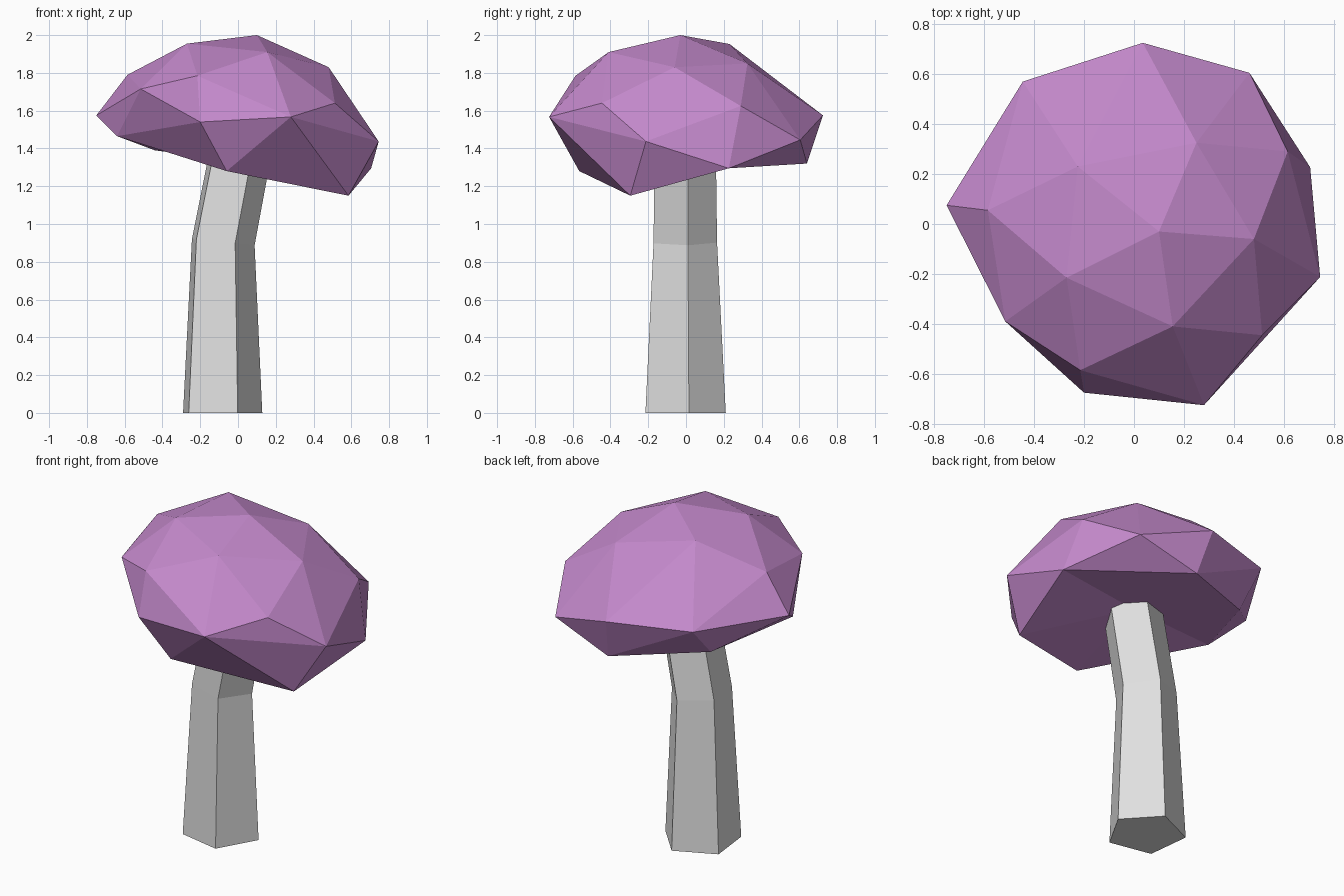
import bpy, bmesh, math
from mathutils import Vector

if "Cube" in bpy.data.objects:
    bpy.data.objects.remove(bpy.data.objects["Cube"])


def material(name, rgb):
    m = bpy.data.materials.new(name)
    m.diffuse_color = (*rgb, 1)
    m.use_nodes = True
    m.node_tree.nodes["Principled BSDF"].inputs["Base Color"].default_value = m.diffuse_color
    return m


def add_object(name, bm, mat):
    bmesh.ops.recalc_face_normals(bm, faces=bm.faces[:])
    me = bpy.data.meshes.new(name)
    bm.to_mesh(me)
    bm.free()
    me.materials.append(mat)
    ob = bpy.data.objects.new(name, me)
    bpy.context.collection.objects.link(ob)
    return ob


purple = material("purple", (0.55, 0.25, 0.60))
pale_grey = material("pale grey", (0.74, 0.74, 0.74))

# Cap: irregular faceted dome (hull of crown and brim points) over a lower rim
dome = [(0.10, -0.03, 2.00), (-0.27, -0.215, 1.955), (0.48, -0.06, 1.83),
        (0.155, -0.41, 1.91), (0.25, 0.325, 1.85), (-0.225, 0.23, 1.953),
        (-0.585, 0.055, 1.79), (-0.515, -0.39, 1.715), (-0.215, -0.585, 1.785),
        (0.28, -0.725, 1.567), (0.513, -0.445, 1.64), (0.615, 0.29, 1.625),
        (0.462, 0.605, 1.445), (0.035, 0.725, 1.575), (-0.445, 0.57, 1.58),
        (-0.75, 0.075, 1.575), (-0.20, -0.675, 1.54), (0.745, -0.212, 1.437)]
rim = [(-0.06, -0.565, 1.28), (0.585, -0.295, 1.15), (0.705, 0.227, 1.295),
       (0.08, 0.64, 1.32), (-0.44, 0.39, 1.39), (-0.64, -0.12, 1.465)]
bm = bmesh.new()
for p in dome:
    bm.verts.new(p)
rim_verts = {bm.verts.new(p) for p in rim}
bmesh.ops.convex_hull(bm, input=bm.verts[:])
# Underside: slightly hollow fan up to the stem
under = [f for f in bm.faces if all(v in rim_verts for v in f.verts)]
bmesh.ops.delete(bm, geom=under, context='FACES')
centre = bm.verts.new((0.03, 0.03, 1.38))
for e in [e for e in bm.edges if len(e.link_faces) == 1]:
    bm.faces.new((*e.verts, centre))
bmesh.ops.delete(bm, geom=[v for v in bm.verts if not v.link_faces], context='VERTS')
add_object("mushroom_cap", bm, purple)

# Stem: five-sided, tapered, bent at mid height (x, y, z, radius, tilt)
bm = bmesh.new()
rings = []
for cx, cy, z, r, tilt in [(-0.095, -0.01, 0, 0.225, 0),
                           (-0.089, -0.01, 0.905, 0.178, -0.10),
                           (0.03, -0.01, 1.52, 0.17, -0.2)]:
    ring = []
    for i in range(5):
        a = math.radians(6.5 + 72 * i)
        dx = r * math.cos(a)
        ring.append(bm.verts.new((cx + dx, cy + r * math.sin(a), z + tilt * dx)))
    rings.append(ring)
for lo, hi in zip(rings, rings[1:]):
    for i in range(5):
        j = (i + 1) % 5
        bm.faces.new((lo[i], lo[j], hi[j], hi[i]))
bm.faces.new(rings[0][::-1])
bm.faces.new(rings[-1])
add_object("mushroom_stem", bm, pale_grey)
